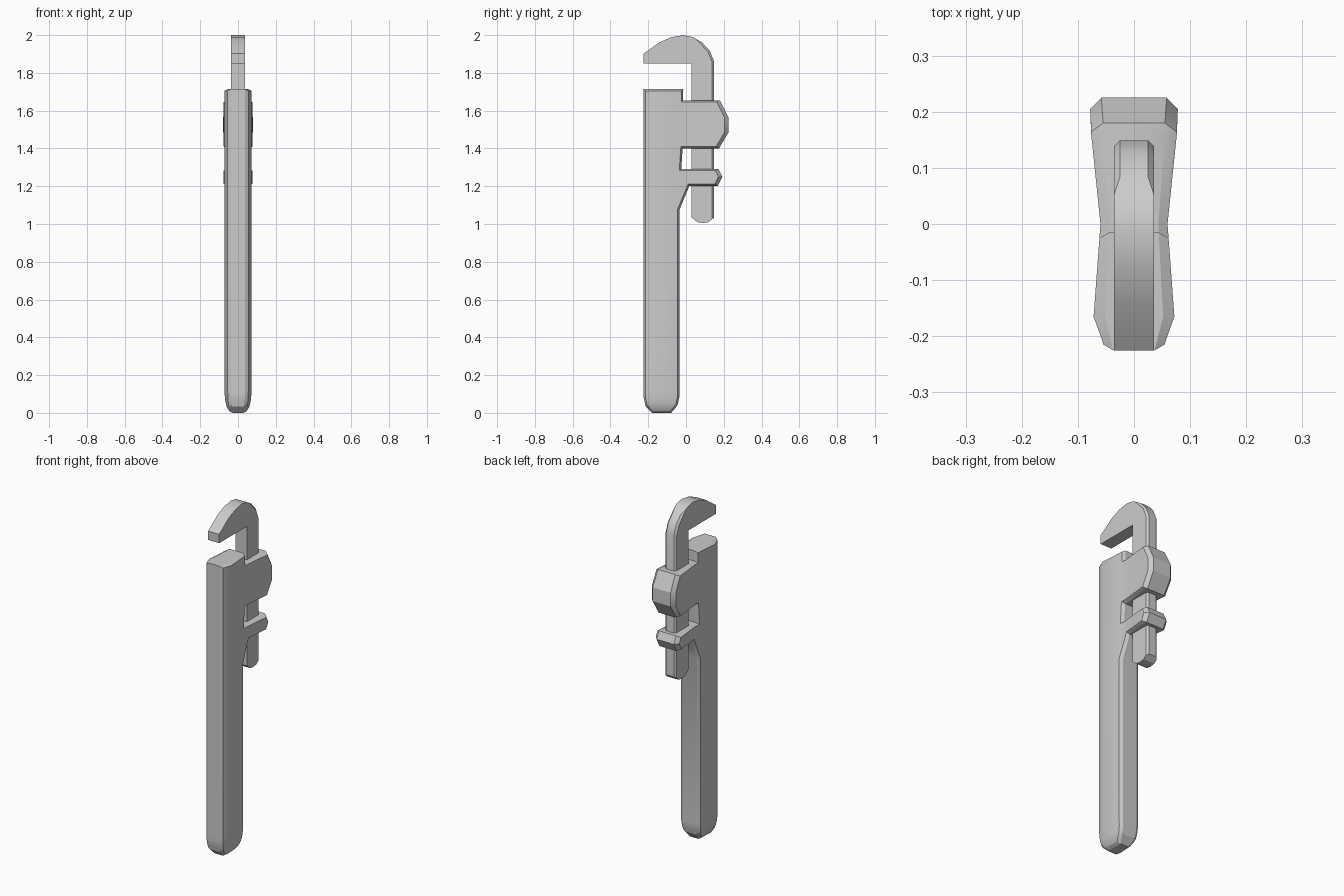
import bpy, bmesh

if "Cube" in bpy.data.objects:
    bpy.data.objects.remove(bpy.data.objects["Cube"])


def lerp(table, t):
    """Piecewise linear lookup."""
    if t <= table[0][0]:
        return table[0][1]
    for (a, fa), (b, fb) in zip(table, table[1:]):
        if t <= b:
            return fa + (fb - fa) * (t - a) / (b - a)
    return table[-1][1]


def prism(profile, half):
    """Extrude a (y, z) profile symmetrically along x; returns bmesh and both caps."""
    bm = bmesh.new()
    ends = [[bm.verts.new((s * half, y, z)) for y, z in profile] for s in (-1, 1)]
    caps = [bm.faces.new(e) for e in ends]
    n = len(profile)
    for i in range(n):
        j = (i + 1) % n
        bm.faces.new((ends[0][i], ends[0][j], ends[1][j], ends[1][i]))
    bmesh.ops.recalc_face_normals(bm, faces=bm.faces[:])
    return bm, caps


def finish(bm, name):
    bmesh.ops.recalc_face_normals(bm, faces=bm.faces[:])
    mesh = bpy.data.meshes.new(name)
    bm.to_mesh(mesh)
    bm.free()
    ob = bpy.data.objects.new(name, mesh)
    bpy.context.collection.objects.link(ob)
    bpy.ops.object.select_all(action='DESELECT')
    bpy.context.view_layer.objects.active = ob
    ob.select_set(True)
    bpy.ops.object.shade_smooth_by_angle(angle=0.45)
    return ob


# handle with fixed jaw, clamp housing and lower guide
body = [(-0.225, 1.715), (-0.015, 1.715), (-0.015, 1.655), (0.18, 1.655),
        (0.225, 1.565), (0.225, 1.485), (0.175, 1.40), (-0.018, 1.40),
        (-0.025, 1.292), (0.172, 1.292), (0.192, 1.25), (0.168, 1.202),
        (0.018, 1.202), (-0.035, 1.075), (-0.035, 0.085), (-0.045, 0.04),
        (-0.078, 0.0), (-0.178, 0.0), (-0.214, 0.035), (-0.225, 0.085)]
bm, caps = prism(body, 0.052)
bmesh.ops.inset_region(bm, faces=caps, thickness=0.010, use_even_offset=True,
                       use_boundary=True)
for cap in caps:
    for v in cap.verts:
        v.co.x = 0.072 if v.co.x > 0 else -0.072
        if v.co.y > 0.14:
            v.co.y -= 0.01          # wider chamfer at the back
bmesh.ops.triangulate(bm, faces=caps)
cuts = [((0, y, 0), (0, 1, 0)) for y in (-0.205, -0.165, 0.0, 0.16)]
cuts += [((0, 0, z), (0, 0, 1)) for z in (0.03, 0.06, 0.11)]
for co, no in cuts:
    bmesh.ops.bisect_plane(bm, geom=bm.verts[:] + bm.edges[:] + bm.faces[:],
                           plane_co=co, plane_no=no, dist=1e-5)
# thickness varies across the depth and tapers round the foot
width = [(-0.225, 0.71), (-0.205, 0.80), (-0.165, 1.0), (0.0, 0.83),
         (0.16, 1.06), (0.19, 1.06), (0.225, 1.12)]
foot = [(0.0, 0.55), (0.03, 0.82), (0.06, 0.93), (0.11, 1.0)]
for v in bm.verts:
    v.co.x *= lerp(width, v.co.y) * lerp(foot, v.co.z)
finish(bm, "handle_body")

# sliding hook jaw with straight shank
hook = [(-0.225, 1.902), (-0.225, 1.85), (0.03, 1.85), (0.03, 1.034),
        (0.06, 1.01), (0.09, 1.005), (0.12, 1.01), (0.149, 1.034),
        (0.149, 1.86), (0.126, 1.918), (0.084, 1.962), (0.035, 1.99),
        (-0.013, 2.0), (-0.077, 1.989), (-0.14, 1.962)]
bm, caps = prism(hook, 0.036)
back = [e for e in bm.edges if abs(e.verts[0].co.x - e.verts[1].co.x) < 1e-6
        and min(v.co.y for v in e.verts) > 0.08
        and min(v.co.z for v in e.verts) > 1.02]
bmesh.ops.bevel(bm, geom=back, offset=0.011, segments=1, affect='EDGES')
finish(bm, "hook_jaw")
